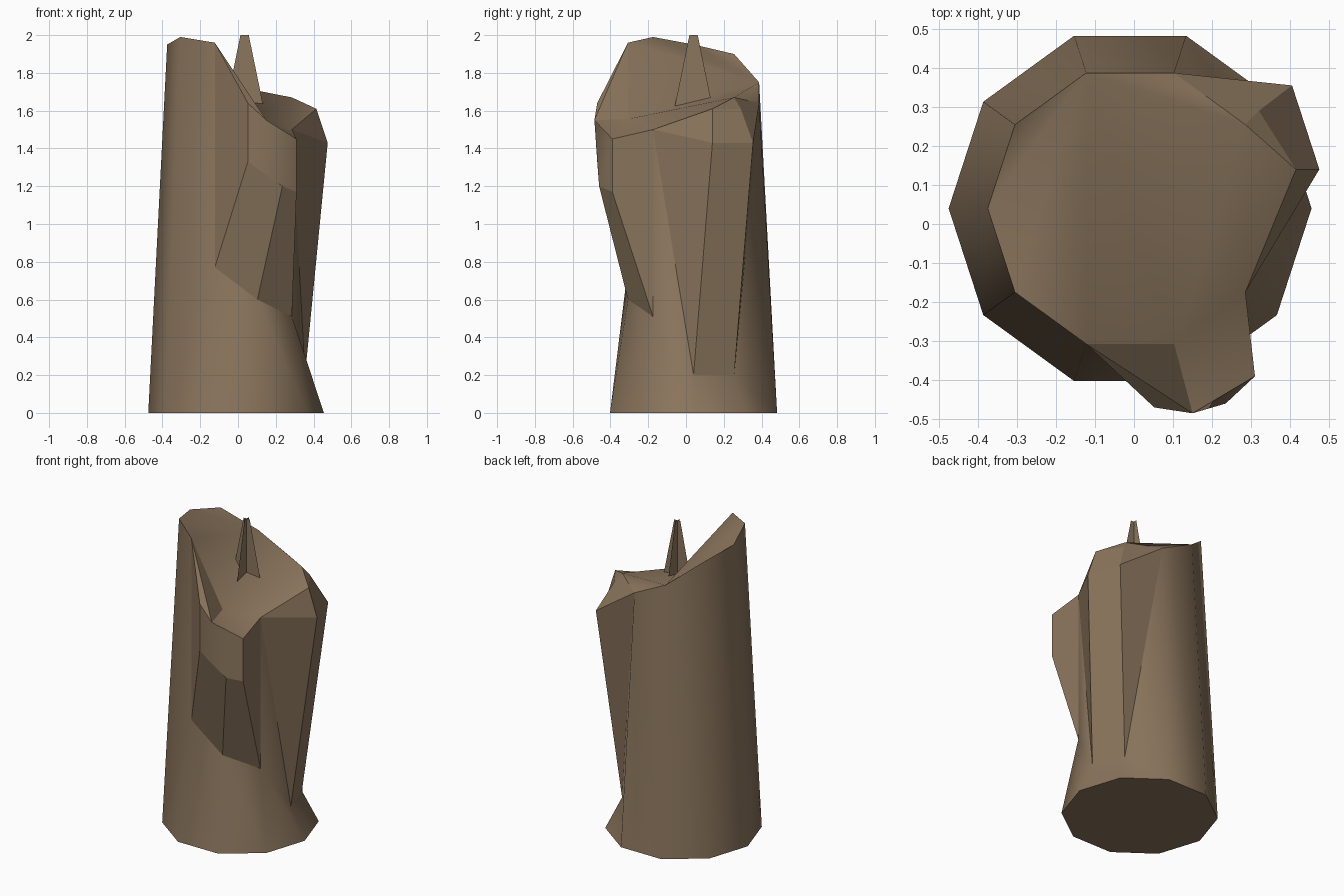
import bpy
import bmesh
import math

if "Cube" in bpy.data.objects:
    bpy.data.objects.remove(bpy.data.objects["Cube"], do_unlink=True)

wax = bpy.data.materials.new("warm brown wax")
wax.use_nodes = True
wax.diffuse_color = (0.26, 0.18, 0.11, 1)
bsdf = wax.node_tree.nodes["Principled BSDF"]
bsdf.inputs["Base Color"].default_value = wax.diffuse_color
bsdf.inputs["Roughness"].default_value = 0.9


def ring(i, radius, z):
    """Corner i of the ten-sided body, counted clockwise from +x."""
    a = -i * math.tau / 10
    return (-0.01 + radius * math.cos(a), 0.04 + radius * math.sin(a), z)


def build(name, points, groups):
    """Join named points into faces; shading is smooth only inside a smooth group."""
    bm = bmesh.new()
    verts = {key: bm.verts.new(co) for key, co in points.items()}
    kind = {}
    for group, faces in groups.items():
        for corners in faces.split(", "):
            face = bm.faces.new([verts[k] for k in corners.split()])
            face.smooth = not group.startswith("flat")
            kind[face] = group
    for e in bm.edges:
        linked = [kind[f] for f in e.link_faces]
        e.smooth = len(set(linked)) == 1 and not linked[0].startswith("flat")
    if name == "candle_body":
        bmesh.ops.recalc_face_normals(bm, faces=bm.faces)
    mesh = bpy.data.meshes.new(name)
    bm.to_mesh(mesh)
    bm.free()
    mesh.materials.append(wax)
    obj = bpy.data.objects.new(name, mesh)
    bpy.context.collection.objects.link(obj)
    return obj


# Foot ring and the slanted, melted rim (dips and drip roots share its radius)
points = {f"foot{i}": ring(i, 0.465, 0) for i in range(10)}
rim_heights = {1: 1.5, 2: 1.556, 3: 1.96, 4: 1.99, 5: 1.95, 6: 1.9, 7: 1.75, 8: 1.64, 9: 1.67}
points.update({f"rim{i}": ring(i, 0.365, z) for i, z in rim_heights.items()})
root_heights = {0: 0.2, 1: 0.51, 2: 0.6, 3: 0.77, 9: 0.2}
points.update({f"root{i}": ring(i, 0.365, z) for i, z in root_heights.items()})

# Front drip: upper lip and the belly below it
points.update(
    lip_a=(0.052, -0.47, 1.64), lip_b=(0.15, -0.485, 1.55), lip_c=(0.31, -0.39, 1.45),
    belly_a=(0.052, -0.47, 1.33), belly_b=(0.235, -0.46, 1.2), belly_c=(0.31, -0.39, 1.17))

# Side drip: outer shoulder and inner crest
points.update(
    shoulder_a=(0.475, 0.14, 1.43), shoulder_b=(0.405, 0.355, 1.43),
    crest_a=(0.415, 0.14, 1.61), crest_b=(0.32, 0.29, 1.61))

wall = [f"foot{i} foot{i + 1} rim{i + 1} rim{i}" for i in range(4, 8)]
wall += [
    "foot3 foot4 rim4 rim3 root3", "foot2 foot3 root3 root2", "foot1 foot2 root2 root1",
    "foot0 foot1 root1", "foot0 root1 root0", "root1 rim1 root0",
    "foot8 foot9 root9", "foot8 root9 rim8", "foot9 foot0 root0 root9"]

build("candle_body", points, {
    "wall": ", ".join(wall),
    "bowl": "rim7 rim2 rim3, rim7 rim3 rim4, rim7 rim4 rim5, rim7 rim5 rim6, "
            "rim7 rim9 rim2, rim7 rim8 rim9, rim2 rim9 rim1, rim1 rim9 crest_a, "
            "rim2 rim1 lip_c, rim2 lip_c lip_b",
    "drip front": "belly_a belly_b lip_b lip_a, belly_b belly_c lip_c lip_b",
    "flat front drip": "rim3 rim2 lip_b, rim3 lip_b lip_a, "
                       "root3 rim3 lip_a belly_a, root3 root2 belly_b belly_a, "
                       "root2 root1 belly_c belly_b, root1 rim1 lip_c belly_c",
    "flat side drip": "rim1 root0 shoulder_a, root0 root9 shoulder_b shoulder_a, "
                      "root9 rim8 shoulder_b, rim1 shoulder_a crest_a, "
                      "shoulder_a shoulder_b crest_b crest_a, "
                      "shoulder_b rim8 rim9 crest_b, crest_a crest_b rim9",
    "flat base": " ".join(f"foot{i}" for i in range(10)),
})

# Wick: two crossed tapering cards
cards = {}
for side, dx, dy in (("x", 1, 0), ("y", 0, 1)):
    for level, half, z in (("low", 0.1, 1.62), ("top", 0.022, 2.0)):
        for end in (-1, 1):
            cards[f"{side}{level}{end}"] = (0.035 + dx * half * end, 0.04 + dy * half * end, z)
build("wick", cards, {
    "flat cards": ", ".join(f"{s}low-1 {s}low1 {s}top1 {s}top-1" for s in "xy")})
